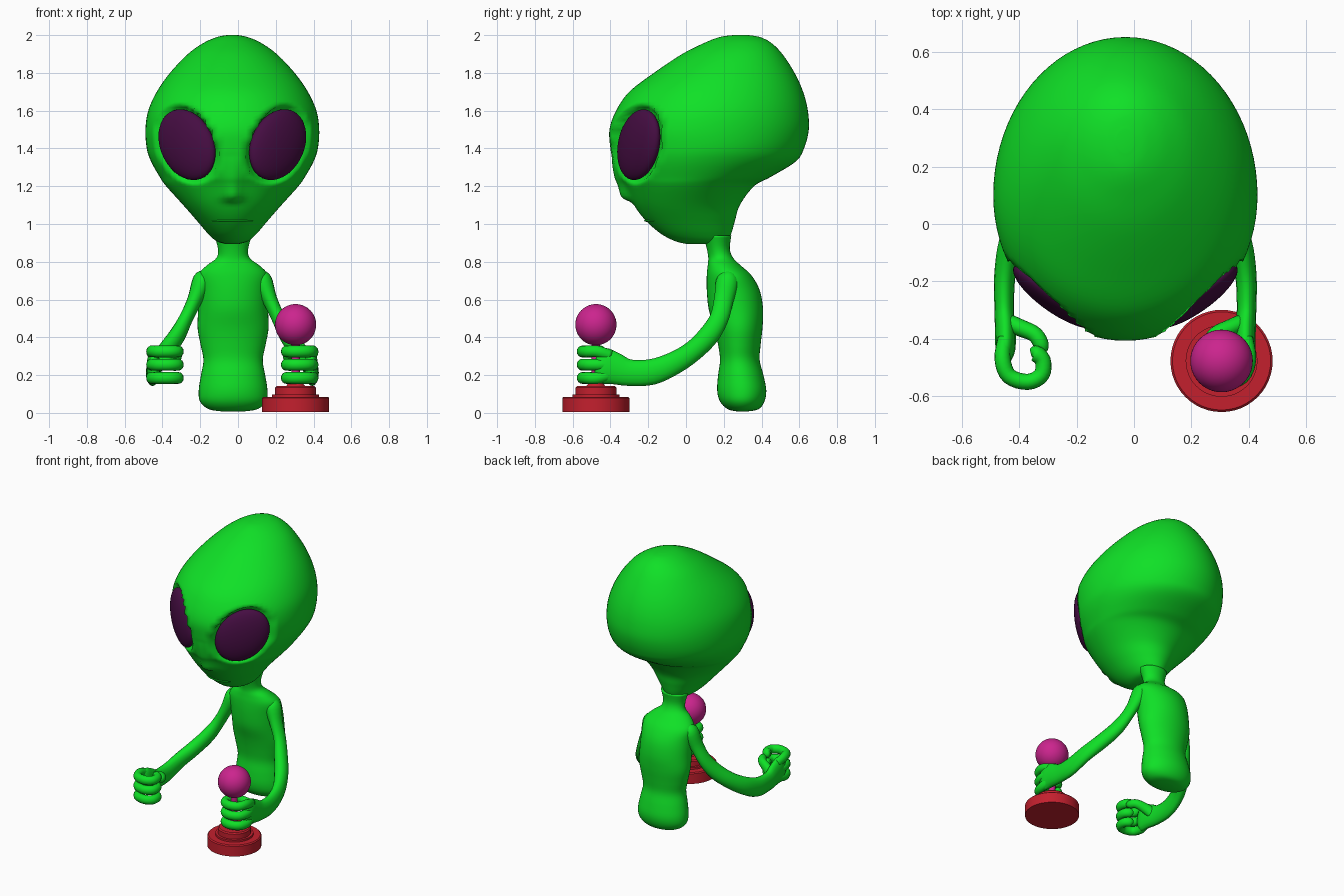
import bpy, bmesh, math
from mathutils import Vector

if "Cube" in bpy.data.objects:
    bpy.data.objects.remove(bpy.data.objects["Cube"])

CX = -0.03  # symmetry plane of the figure


def material(name, rgb):
    m = bpy.data.materials.new(name)
    m.diffuse_color = (*rgb, 1)
    m.use_nodes = True
    m.node_tree.nodes["Principled BSDF"].inputs["Base Color"].default_value = m.diffuse_color
    return m


GREEN = material("skin green", (0.005, 0.75, 0.02))
PURPLE = material("dark purple", (0.06, 0.004, 0.055))
RED = material("red", (0.55, 0.014, 0.027))
MAGENTA = material("magenta", (0.6, 0.018, 0.27))


def spline(rows, steps):
    """Catmull-Rom through rows of numbers."""
    out = []
    for i in range(len(rows) - 1):
        a, b, c, d = (rows[max(0, min(len(rows) - 1, i + k))] for k in (-1, 0, 1, 2))
        for s in range(steps):
            t = s / steps
            out.append([0.5 * (2 * q + (r - p) * t + (2 * p - 5 * q + 4 * r - u) * t * t
                               + (3 * q - p - 3 * r + u) * t ** 3)
                        for p, q, r, u in zip(a, b, c, d)])
    return out + [list(rows[-1])]


def skin(name, rings, mat):
    """Join rings of points into a closed smooth mesh."""
    bm = bmesh.new()
    loops = [[bm.verts.new(p) for p in ring] for ring in rings]
    n = len(loops[0])
    for a, b in zip(loops, loops[1:]):
        for i in range(n):
            j = (i + 1) % n
            bm.faces.new((a[i], a[j], b[j], b[i]))
    bm.faces.new(loops[0])
    bm.faces.new(loops[-1])
    bmesh.ops.recalc_face_normals(bm, faces=bm.faces)
    return finish(name, bm, mat)


def finish(name, bm, mat, angle=None):
    me = bpy.data.meshes.new(name)
    bm.to_mesh(me)
    bm.free()
    me.materials.append(mat)
    ob = bpy.data.objects.new(name, me)
    bpy.context.collection.objects.link(ob)
    if angle is None:
        me.polygons.foreach_set("use_smooth", [True] * len(me.polygons))
    else:
        bpy.ops.object.select_all(action='DESELECT')
        ob.select_set(True)
        bpy.context.view_layer.objects.active = ob
        bpy.ops.object.shade_smooth_by_angle(angle=math.radians(angle))
    return ob


def sections(rows, steps, segs, cx):
    """Horizontal rings from (z, front y, back y, half width, y of widest point)."""
    rings = []
    for z, yf, yb, w, yc in spline(rows, steps):
        ring = []
        for i in range(segs):
            a = 2 * math.pi * i / segs
            s = math.sin(a)
            ring.append(Vector((cx + w * math.cos(a),
                                yc + s * ((yb - yc) if s > 0 else (yc - yf)), z)))
        rings.append(ring)
    return rings


def tube(name, pts, ref, mirror=False, steps=4, segs=16):
    """Tube through (x, y, z, radius along ref, other radius)."""
    path = spline(pts, steps)
    pos = [Vector(p[:3]) for p in path]
    rings = []
    for i, p in enumerate(path):
        t = (pos[min(i + 1, len(pos) - 1)] - pos[max(i - 1, 0)]).normalized()
        u = (ref - t * ref.dot(t)).normalized()
        v = t.cross(u)
        ring = []
        for k in range(segs):
            a = 2 * math.pi * k / segs
            q = pos[i] + u * p[3] * math.cos(a) + v * p[4] * math.sin(a)
            if mirror:
                q.x = 2 * CX - q.x
            ring.append(q)
        rings.append(ring)
    return skin(name, rings, GREEN)


# eye frame: u across, v up, n outwards, rotated so the long axis leans outwards
EYE_A, EYE_B, YAW, TILT = 0.205, 0.16, math.radians(35), math.radians(50)


def eye_frame(s):
    c = Vector((CX + s * 0.24, -0.25, 1.42))
    u = Vector((s * math.cos(YAW), math.sin(YAW), 0))
    n = Vector((s * math.sin(YAW), -math.cos(YAW), 0))
    v = Vector((0, 0, 1))
    major = u * math.cos(TILT) + v * math.sin(TILT)
    minor = v * math.cos(TILT) - u * math.sin(TILT)
    return c, major, minor, n


# head
head_rows = [
    (0.895, 0.00, 0.19, 0.04, 0.10), (0.91, -0.06, 0.22, 0.085, 0.08),
    (0.95, -0.135, 0.24, 0.13, 0.05), (1.02, -0.215, 0.26, 0.19, 0.02),
    (1.10, -0.275, 0.285, 0.26, 0.00), (1.20, -0.325, 0.36, 0.35, 0.02),
    (1.25, -0.355, 0.45, 0.385, 0.05), (1.33, -0.385, 0.58, 0.43, 0.08),
    (1.40, -0.40, 0.625, 0.453, 0.10), (1.50, -0.405, 0.65, 0.46, 0.10),
    (1.60, -0.37, 0.645, 0.445, 0.11), (1.70, -0.30, 0.62, 0.40, 0.14),
    (1.80, -0.17, 0.575, 0.33, 0.19), (1.90, -0.02, 0.51, 0.235, 0.25),
    (1.96, 0.10, 0.45, 0.15, 0.28), (1.99, 0.18, 0.39, 0.08, 0.29), (2.0, 0.25, 0.33, 0.03, 0.29)]
rings = sections(head_rows, 6, 80, CX)
for ring in rings:
    for p in ring:
        if p.y > 0.05:
            continue
        # nose ridge ending in a small step
        if 1.11 < p.z < 1.36:
            ramp = (1.36 - p.z) / 0.22 if p.z > 1.14 else (p.z - 1.11) / 0.03
            p.y -= 0.048 * ramp * math.exp(-((p.x - CX) / 0.05) ** 2)
        # eye sockets
        for s in (-1, 1):
            c, major, minor, n = eye_frame(s)
            d = p - c
            r = math.hypot(d.dot(major) / EYE_A, d.dot(minor) / EYE_B)
            k = max(0, min(1, (1.16 - r) / 0.18))
            h = d.dot(n)
            if k > 0 and h > -0.03:
                p -= n * (h + 0.03) * k * k * (3 - 2 * k)
skin("head", rings, GREEN)


def ellipsoid(name, c, axes, radii, mat):
    bm = bmesh.new()
    bmesh.ops.create_uvsphere(bm, u_segments=40, v_segments=24, radius=1)
    for v in bm.verts:
        v.co = c + sum((a * r * x for a, r, x in zip(axes, radii, v.co)), Vector())
    bmesh.ops.recalc_face_normals(bm, faces=bm.faces)
    return finish(name, bm, mat)


# eyes
for s, side in ((-1, "left"), (1, "right")):
    c, major, minor, n = eye_frame(s)
    ellipsoid(side + "_eye", c, (major, minor, n), (EYE_A, EYE_B, 0.06), PURPLE)

# lower lip
XYZ = (Vector((1, 0, 0)), Vector((0, 1, 0)), Vector((0, 0, 1)))
ellipsoid("lower_lip", Vector((CX, -0.105, 1.017)), XYZ, (0.13, 0.118, 0.012), GREEN)

# neck and torso
body_rows = [
    (0.008, 0.27, 0.33, 0.06, 0.30), (0.02, 0.22, 0.385, 0.13, 0.30),
    (0.06, 0.18, 0.415, 0.175, 0.30), (0.12, 0.165, 0.425, 0.182, 0.30),
    (0.20, 0.17, 0.41, 0.17, 0.29), (0.28, 0.18, 0.39, 0.157, 0.28),
    (0.36, 0.17, 0.395, 0.172, 0.28), (0.45, 0.15, 0.405, 0.188, 0.28),
    (0.55, 0.12, 0.408, 0.185, 0.27), (0.65, 0.11, 0.39, 0.185, 0.25),
    (0.73, 0.11, 0.345, 0.185, 0.23), (0.78, 0.115, 0.29, 0.14, 0.20),
    (0.82, 0.118, 0.25, 0.088, 0.185), (0.87, 0.11, 0.232, 0.08, 0.17), (0.94, 0.09, 0.24, 0.10, 0.165)]
skin("torso", sections(body_rows, 4, 40, -0.026), GREEN)

# arms and hands
arm = [(0.10, 0.22, 0.735, 0.03, 0.03), (0.125, 0.22, 0.70, 0.055, 0.06),
       (0.168, 0.20, 0.60, 0.04, 0.052), (0.215, 0.175, 0.50, 0.037, 0.05),
       (0.262, 0.12, 0.41, 0.043, 0.055), (0.32, 0.04, 0.33, 0.045, 0.055),
       (0.37, -0.06, 0.265, 0.04, 0.06), (0.39, -0.18, 0.217, 0.037, 0.068),
       (0.392, -0.30, 0.213, 0.034, 0.07), (0.388, -0.38, 0.235, 0.036, 0.085),
       (0.388, -0.44, 0.25, 0.034, 0.095), (0.39, -0.48, 0.255, 0.02, 0.07)]
curl = [(0.39, -0.40), (0.398, -0.47), (0.375, -0.53), (0.31, -0.55), (0.262, -0.525),
        (0.258, -0.475), (0.285, -0.45)]
for mirror, side in ((True, "left"), (False, "right")):
    tube(side + "_arm", arm, Vector((1, 0, 0)), mirror)
    for i, z in enumerate((0.325, 0.255, 0.185)):
        pts = [(x, y, z, 0.031, 0.028) for x, y in curl]
        pts[0] = (*pts[0][:2], 0.25 + (z - 0.25) * 0.7, 0.03, 0.025)
        pts.append((0.30, -0.45, z, 0.012, 0.012))
        tube("%s_finger_%d" % (side, i + 1), pts, Vector((0, 0, 1)), mirror)
    thumb = [(0.385, -0.34, 0.24, 0.04, 0.03), (0.34, -0.36, 0.27, 0.036, 0.03),
             (0.285, -0.385, 0.295, 0.03, 0.028), (0.262, -0.425, 0.30, 0.028, 0.026),
             (0.262, -0.45, 0.30, 0.012, 0.012)]
    tube(side + "_thumb", thumb, Vector((0, 0, 1)), mirror)


# joystick
JX, JY = 0.305, -0.477


def turned(name, profile, mat, segs=48):
    bm = bmesh.new()
    loops = [[bm.verts.new((JX + r * math.cos(2 * math.pi * i / segs),
                            JY + r * math.sin(2 * math.pi * i / segs), z))
              for i in range(segs)] for r, z in profile]
    for a, b in zip(loops, loops[1:]):
        for i in range(segs):
            j = (i + 1) % segs
            bm.faces.new((a[i], a[j], b[j], b[i]))
    bm.faces.new(loops[0])
    bm.faces.new(loops[-1])
    bmesh.ops.recalc_face_normals(bm, faces=bm.faces)
    return finish(name, bm, mat, 35)


turned("joystick_base", [(0.178, 0.005), (0.178, 0.078), (0.171, 0.085), (0.125, 0.085),
                         (0.125, 0.098), (0.108, 0.098), (0.108, 0.134), (0.10, 0.142),
                         (0.05, 0.142), (0.04, 0.155)], RED)
turned("joystick_stick", [(0.022, 0.13), (0.022, 0.40)], MAGENTA, 24)
ellipsoid("joystick_ball", Vector((JX, JY, 0.467)), XYZ, (0.109, 0.109, 0.109), MAGENTA)
